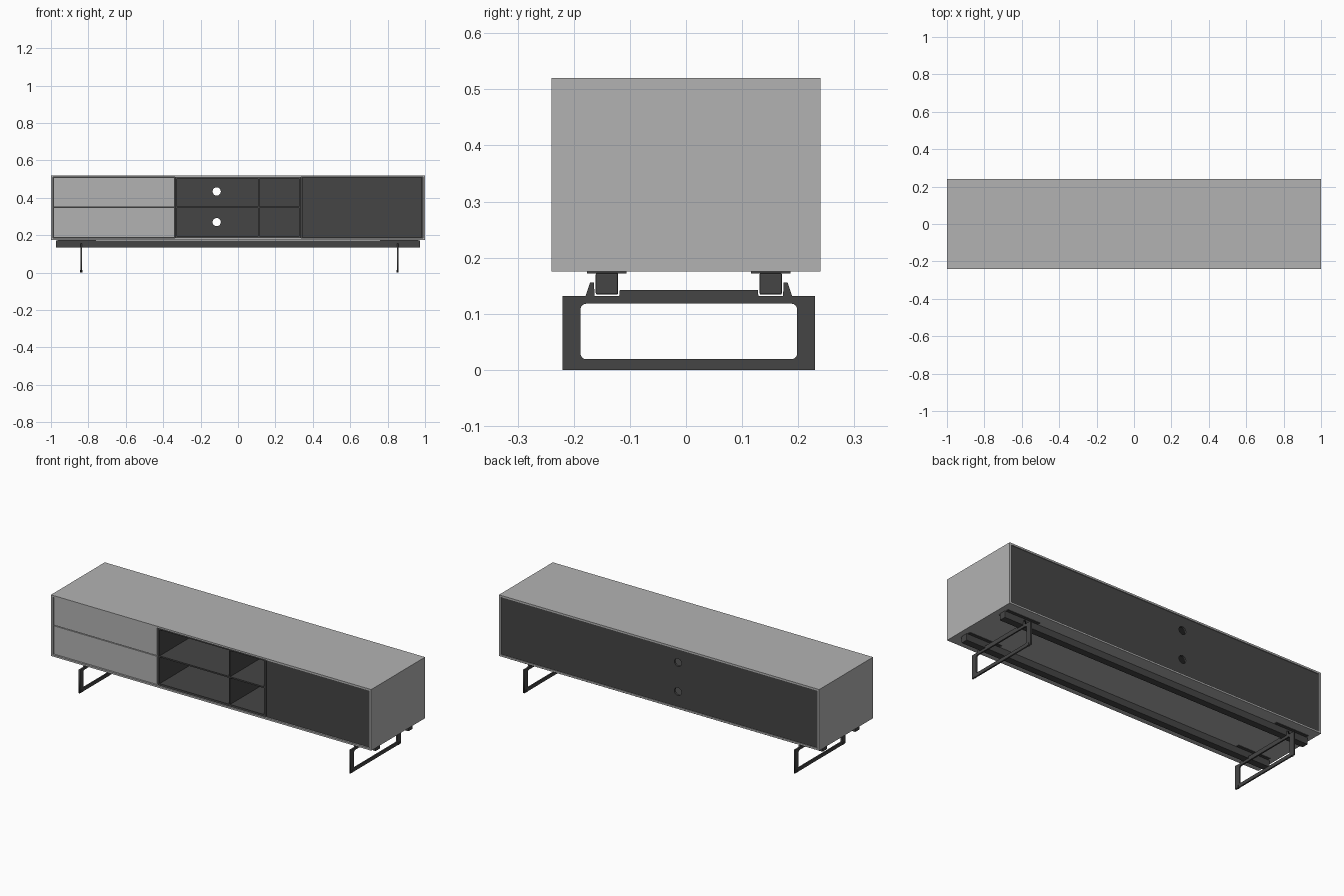
import bpy
from math import pi, sin, cos

if "Cube" in bpy.data.objects:
    bpy.data.objects.remove(bpy.data.objects["Cube"], do_unlink=True)


def material(name, value):
    mat = bpy.data.materials.new(name)
    mat.use_nodes = True
    colour = (value, value, value, 1)
    mat.diffuse_color = colour
    mat.node_tree.nodes["Principled BSDF"].inputs["Base Color"].default_value = colour
    return mat


light = material("light grey", 0.45)
dark = material("charcoal", 0.06)


def box(name, xs, ys, zs, mat, bevel=0):
    """Box between pairs of limits on each axis."""
    limits = (xs, ys, zs)
    bpy.ops.mesh.primitive_cube_add(size=1, location=[(a + b) / 2 for a, b in limits])
    ob = bpy.context.object
    ob.name = name
    ob.scale = [b - a for a, b in limits]
    bpy.ops.object.transform_apply(location=False, rotation=False, scale=True)
    ob.data.materials.append(mat)
    if bevel:
        mod = ob.modifiers.new("Bevel", "BEVEL")
        mod.width = bevel
        mod.segments = 2
    return ob


depth = (-0.24, 0.24)
inner_depth = (-0.233, 0.224)
bottom, top, mid = 0.175, 0.52, 0.349
lo, hi = 0.186, 0.51          # clear height inside the shell

# Outer shell
box("top_panel", (-1, 1), depth, (hi, top), light)
box("bottom_panel", (-1, 1), depth, (bottom, lo - 0.001), light)
for side, sign in (("right", -1), ("left", 1)):
    box(side + "_side_panel", sorted((sign, sign * 0.988)), depth, (lo - 0.001, hi), light)

# Back panel with two cable holes
back = box("back_panel", (-0.988, 0.988), (0.224, 0.235), (lo - 0.001, hi), dark)
for z in (0.27, 0.434):
    bpy.ops.mesh.primitive_cylinder_add(vertices=32, radius=0.022, depth=0.1,
                                        location=(-0.114, 0.23, z), rotation=(pi / 2, 0, 0))
    cutter = bpy.context.object
    cutter.hide_render = True
    mod = back.modifiers.new("Hole", "BOOLEAN")
    mod.operation = "DIFFERENCE"
    mod.solver = "EXACT"
    mod.object = cutter
    bpy.context.view_layer.objects.active = back
    bpy.ops.object.modifier_apply(modifier=mod.name)
    bpy.data.objects.remove(cutter, do_unlink=True)

# Open middle compartment: dark liner, shelf and divider
for name, xs in (("compartment_right_wall", (-0.338, -0.326)),
                 ("compartment_left_wall", (0.326, 0.338)),
                 ("compartment_divider", (0.106, 0.114))):
    box(name, xs, inner_depth, (lo, hi), dark)
box("compartment_floor", (-0.326, 0.326), inner_depth, (lo - 0.001, lo + 0.01), dark)
box("compartment_ceiling", (-0.326, 0.326), inner_depth, (hi - 0.01, hi), dark)
box("shelf", (-0.326, 0.326), inner_depth, (mid - 0.004, mid + 0.004), dark)

# Drawers and door, set slightly back in the shell
front = (-0.235, -0.22)
drawer_x = (-0.986, -0.34)
box("lower_drawer_front", drawer_x, front, (lo + 0.002, mid - 0.002), light)
box("upper_drawer_front", drawer_x, front, (mid + 0.002, hi - 0.002), light)
box("drawer_backing", (-0.988, -0.338), (-0.22, -0.21), (lo, hi), dark)
box("door", (0.341, 0.985), front, (lo + 0.002, hi - 0.002), dark)
box("door_backing", (0.338, 0.988), (-0.22, -0.21), (lo, hi), dark)

# Support rails with mounting plates at the ends
for place, y in (("front", -0.141), ("back", 0.151)):
    box(place + "_rail", (-0.973, 0.973), (y - 0.02, y + 0.02), (0.134, 0.173), dark, 0.003)
    for side, sign in (("right", -1), ("left", 1)):
        box(f"{place}_{side}_mount_plate", sorted((sign * 0.76, sign * 0.965)),
            (y - 0.035, y + 0.035), (0.172, 0.175), dark)


# Leg frames: mirrored outline with cradles for the rails and a rounded window
centre = 0.005
half = [(0.225, 0), (0.225, 0.132), (0.184, 0.132), (0.176, 0.156), (0.169, 0.156),
        (0.168, 0.132), (0.124, 0.132), (0.123, 0.142)]
outline = half + [(-y, z) for y, z in reversed(half)]


def rounded_window(half_width, z0, z1, r, steps=4):
    corners = ((1, z1 - r), (-1, z1 - r), (-1, z0 + r), (1, z0 + r))
    points = []
    for i, (sign, z) in enumerate(corners):
        for k in range(steps + 1):
            a = (i + k / steps) * pi / 2
            points.append((sign * (half_width - r) + r * cos(a), z + r * sin(a)))
    return points


def leg_frame(name, x):
    curve = bpy.data.curves.new(name, "CURVE")
    curve.dimensions = "2D"
    curve.fill_mode = "BOTH"
    curve.extrude = 0.004
    for points in (outline, rounded_window(0.193, 0.019, 0.118, 0.01)):
        spline = curve.splines.new("POLY")
        spline.points.add(len(points) - 1)
        for p, (y, z) in zip(spline.points, points):
            p.co = (y, z, 0, 1)
        spline.use_cyclic_u = True
    ob = bpy.data.objects.new(name, curve)
    ob.location = (x, centre, 0)
    ob.rotation_euler = (pi / 2, 0, pi / 2)
    bpy.context.collection.objects.link(ob)
    bpy.ops.object.select_all(action="DESELECT")
    ob.select_set(True)
    bpy.context.view_layer.objects.active = ob
    bpy.ops.object.convert(target="MESH")
    bpy.context.object.data.materials.clear()
    bpy.context.object.data.materials.append(dark)


for side, x in (("right", -0.838), ("left", 0.853)):
    leg_frame(side + "_leg_frame", x)
    for place, y in (("front", -0.206), ("back", 0.206)):
        y += centre
        box(f"{side}_{place}_foot_pad", (x - 0.006, x + 0.006), (y - 0.006, y + 0.006),
            (0, 0.013), dark)
